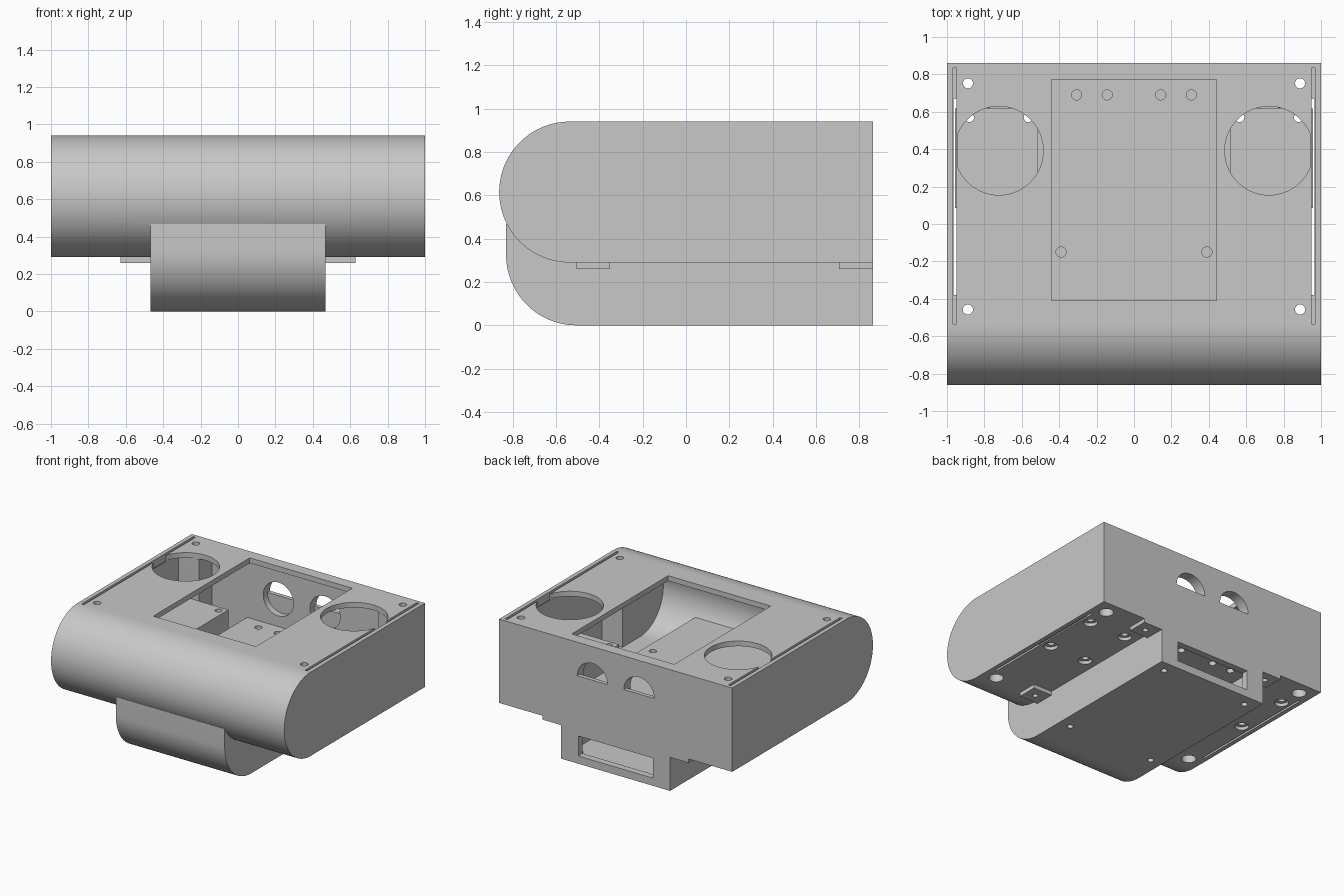
import bpy, bmesh, math

cube = bpy.data.objects.get("Cube")
if cube:
    bpy.data.objects.remove(cube, do_unlink=True)

grey = bpy.data.materials.new("plain grey")
grey.use_nodes = True
grey.diffuse_color = (0.58, 0.58, 0.58, 1)
grey.node_tree.nodes["Principled BSDF"].inputs["Base Color"].default_value = (0.58, 0.58, 0.58, 1)


def arc(cu, cv, r, start, end, n):
    return [(cu + r * math.cos(math.radians(start + (end - start) * i / n)),
             cv + r * math.sin(math.radians(start + (end - start) * i / n)))
            for i in range(n + 1)]


def prism(bm, pts, axis, lo, hi):
    """Extrude a 2D outline along an axis."""
    def place(p, t):
        return {"x": (t, p[0], p[1]), "y": (p[0], t, p[1]), "z": (p[0], p[1], t)}[axis]
    a = [bm.verts.new(place(p, lo)) for p in pts]
    b = [bm.verts.new(place(p, hi)) for p in pts]
    bm.faces.new(a)
    bm.faces.new(b)
    for i in range(len(pts)):
        j = (i + 1) % len(pts)
        bm.faces.new((a[i], a[j], b[j], b[i]))


def box(bm, x0, x1, y0, y1, z0, z1):
    prism(bm, [(x0, y0), (x1, y0), (x1, y1), (x0, y1)], "z", z0, z1)


def rod(bm, x, y, r, z0, z1):
    prism(bm, arc(x, y, r, 0, 345, 23), "z", z0, z1)


def finish(bm, name):
    bmesh.ops.recalc_face_normals(bm, faces=bm.faces)
    mesh = bpy.data.meshes.new(name)
    bm.to_mesh(mesh)
    bm.free()
    ob = bpy.data.objects.new(name, mesh)
    bpy.context.collection.objects.link(ob)
    mesh.materials.append(grey)
    return ob


def combine(target, operation, build):
    """Apply one boolean step with a temporary tool shape."""
    bm = bmesh.new()
    build(bm)
    tool = finish(bm, "tool")
    tool.hide_render = True
    mod = target.modifiers.new("step", "BOOLEAN")
    mod.operation = operation
    mod.solver = "EXACT"
    mod.object = tool
    bpy.context.view_layer.objects.active = target
    bpy.ops.object.modifier_apply(modifier=mod.name)
    bpy.data.objects.remove(tool, do_unlink=True)


SIDES = (-1, 1)
BACK = 0.862
CORNERS = [(s * 0.888, y) for s in SIDES for y in (0.752, -0.457)]


def shell_outline(r, back):
    return [(back, 0.615 - r), (back, 0.615 + r)] + arc(-0.537, 0.615, r, 90, 270, 40)


def lower_outline(r, back, top):
    return [(back, 0.325 - r), (back, top), (-0.505 - r, top)] + arc(-0.505, 0.325, r, 180, 270, 24)


# Upper housing with rounded front, hollowed out
bm = bmesh.new()
prism(bm, shell_outline(0.325, BACK), "x", -1, 1)
body = finish(bm, "housing")
combine(body, "DIFFERENCE",
        lambda b: prism(b, shell_outline(0.285, 0.78), "x", -0.945, 0.945))

# Lower battery box, its top is the floor of the middle bay
combine(body, "UNION",
        lambda b: prism(b, lower_outline(0.325, BACK, 0.468), "x", -0.467, 0.467))


# Mounting tabs beside the lower box
def tabs(b):
    for s in SIDES:
        for y0, y1 in ((-0.505, -0.35), (0.705, BACK)):
            box(b, s * 0.45, s * 0.627, y0, y1, 0.26, 0.31)


combine(body, "UNION", tabs)


# Full height corner posts, the front ones follow the curve
def posts(b):
    for s in SIDES:
        box(b, s * 0.77, s * 0.96, 0.62, 0.80, 0.31, 0.92)
        prism(b, shell_outline(0.305, -0.32), "x", s * 0.77, s * 0.96)


combine(body, "UNION", posts)


# Large top opening and speaker openings
def top_openings(b):
    box(b, -0.44, 0.44, -0.41, 0.772, 0.80, 1)
    for s in SIDES:
        prism(b, arc(s * 0.722, 0.392, 0.237, 0, 354, 59), "z", 0.895, 1)


combine(body, "DIFFERENCE", top_openings)


# Side panel slots, deep groove then a through slit
def grooves(b):
    for s in SIDES:
        box(b, s * 0.948, s * 0.968, -0.535, 0.835, 0.36, 1)


def slits(b):
    for s in SIDES:
        box(b, s * 0.95, s * 0.966, -0.38, 0.67, 0.2, 0.5)


combine(body, "DIFFERENCE", grooves)
combine(body, "DIFFERENCE", slits)


# Solid mounting blocks below the speaker openings
def mounting_blocks(b):
    for s in SIDES:
        box(b, s * 0.515, s * 0.957, 0.085, 0.618, 0.30, 0.576)


combine(body, "UNION", mounting_blocks)

# Battery compartment and its rear window
combine(body, "DIFFERENCE",
        lambda b: prism(b, lower_outline(0.285, 0.81, 0.285), "x", -0.43, 0.43))
combine(body, "DIFFERENCE", lambda b: box(b, -0.32, 0.32, 0.7, 1, 0.06, 0.215))


# Rear half-round ports with round recesses on the inside
def ports(b):
    for s in SIDES:
        prism(b, arc(s * 0.2, 0.68, 0.13, 0, 180, 24), "y", 0.6, 1)


def port_recesses(b):
    for s in SIDES:
        prism(b, arc(s * 0.2, 0.68, 0.13, 0, 345, 23), "y", 0.6, 0.83)


combine(body, "DIFFERENCE", ports)
combine(body, "DIFFERENCE", port_recesses)


# Screw holes
def through_holes(b):
    for x, y in CORNERS:
        rod(b, x, y, 0.027, 0.2, 1)
    for s in SIDES:
        for x in (0.565, 0.88):
            for y in (0.57, 0.135):
                rod(b, s * x, y, 0.025, 0.2, 0.7)
        for x in (0.143, 0.307):
            rod(b, s * x, 0.69, 0.027, 0.25, 0.55)
        rod(b, s * 0.39, -0.15, 0.027, 0.25, 0.55)
        for y in (0.77, -0.26):
            rod(b, s * 0.37, y, 0.022, -0.1, 0.12)
        for y in (-0.43, 0.78):
            rod(b, s * 0.55, y, 0.02, 0.2, 0.30)


def counterbores(b):
    for x, y in CORNERS:
        rod(b, x, y, 0.052, 0.2, 0.38)
    for s in SIDES:
        for x in (0.565, 0.88):
            for y in (0.57, 0.135):
                rod(b, s * x, y, 0.05, 0.2, 0.315)


combine(body, "DIFFERENCE", through_holes)
combine(body, "DIFFERENCE", counterbores)

# Smooth curves, keep edges crisp
bpy.ops.object.select_all(action="DESELECT")
body.select_set(True)
bpy.context.view_layer.objects.active = body
bpy.ops.object.shade_smooth_by_angle(angle=math.radians(30))
